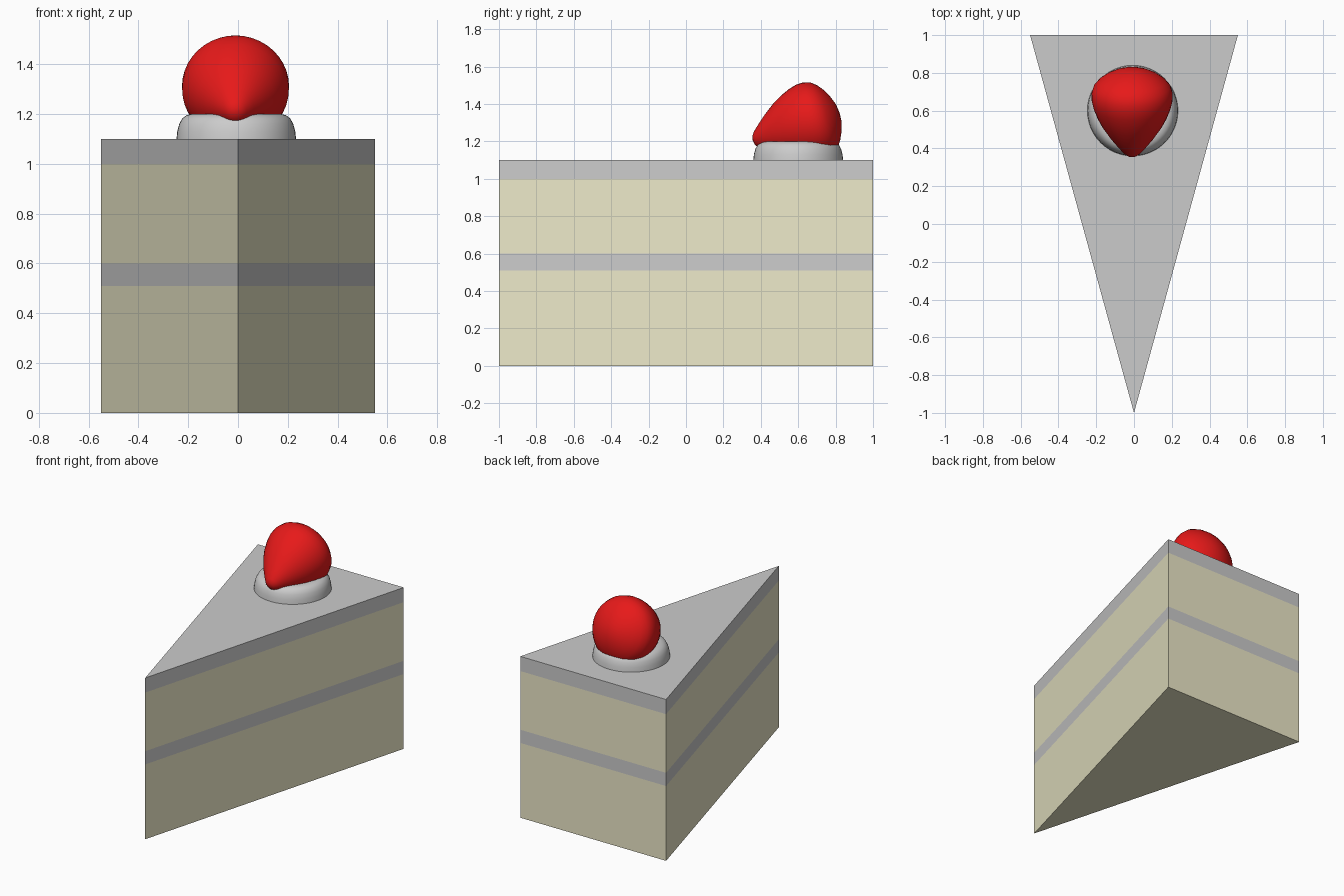
import bpy, bmesh, math

if "Cube" in bpy.data.objects:
    bpy.data.objects.remove(bpy.data.objects["Cube"])

WEDGE = [(0, -1), (0.55, 1), (-0.55, 1)]


def material(name, color):
    m = bpy.data.materials.new(name)
    m.diffuse_color = color
    m.use_nodes = True
    m.node_tree.nodes["Principled BSDF"].inputs["Base Color"].default_value = m.diffuse_color
    return m


def finish(name, bm, mat=None):
    bmesh.ops.recalc_face_normals(bm, faces=bm.faces)
    me = bpy.data.meshes.new(name)
    bm.to_mesh(me)
    bm.free()
    ob = bpy.data.objects.new(name, me)
    bpy.context.collection.objects.link(ob)
    if mat:
        me.materials.append(mat)
    return ob


def layer(name, z0, z1, mat=None, bottom=False, top=False):
    # one band of the slice; only the outermost bands are capped
    me = bpy.data.meshes.new(name)
    verts = [(x, y, z) for z in (z0, z1) for x, y in WEDGE]
    faces = [(i, (i + 1) % 3, (i + 1) % 3 + 3, i + 3) for i in range(3)]
    if bottom:
        faces.append((2, 1, 0))
    if top:
        faces.append((3, 4, 5))
    me.from_pydata(verts, [], faces)
    if mat:
        me.materials.append(mat)
    ob = bpy.data.objects.new(name, me)
    bpy.context.collection.objects.link(ob)
    return ob


def lathe(name, profile, steps, mat=None):
    # spin a (radius, z) profile around z
    bm = bmesh.new()
    vs = [bm.verts.new((r, 0, z)) for r, z in profile]
    es = [bm.edges.new(p) for p in zip(vs, vs[1:])]
    bmesh.ops.spin(bm, geom=vs + es, cent=(0, 0, 0), axis=(0, 0, 1),
                   angle=math.tau, steps=steps)
    bmesh.ops.remove_doubles(bm, verts=bm.verts, dist=1e-4)
    ob = finish(name, bm, mat)
    bpy.ops.object.select_all(action='DESELECT')
    ob.select_set(True)
    bpy.context.view_layer.objects.active = ob
    bpy.ops.object.shade_smooth_by_angle(angle=math.radians(60))
    return ob


sponge = material("sponge", (0.84, 0.81, 0.58, 1))
red = material("berry_red", (0.8, 0.01, 0.01, 1))

# Cake layers
layer("lower_sponge", 0, 0.51, sponge, bottom=True)
layer("cream_filling", 0.51, 0.6)
layer("upper_sponge", 0.6, 1.0, sponge)
layer("icing", 1.0, 1.1, top=True)

# Cream dollop under the berry
cream = lathe("cream_dollop", [(0.24, 0), (0.237, 0.03), (0.229, 0.06),
                               (0.217, 0.082), (0.2, 0.095), (0.18, 0.1),
                               (0, 0.1)], 48)
cream.location = (-0.007, 0.6, 1.1)

# Strawberry lying on its side, tip to the front and slightly down
berry = lathe("strawberry", [(0, -0.005), (0.025, 0.0), (0.045, 0.015),
                             (0.075, 0.05), (0.115, 0.1), (0.158, 0.163),
                             (0.185, 0.215), (0.204, 0.264), (0.214, 0.305),
                             (0.215, 0.345), (0.203, 0.384), (0.176, 0.415),
                             (0.14, 0.441), (0.1, 0.461), (0.05, 0.478),
                             (0, 0.483)], 40, red)
berry.rotation_euler = (math.radians(-72), 0, 0)
berry.location = (-0.01, 0.362, 1.204)
